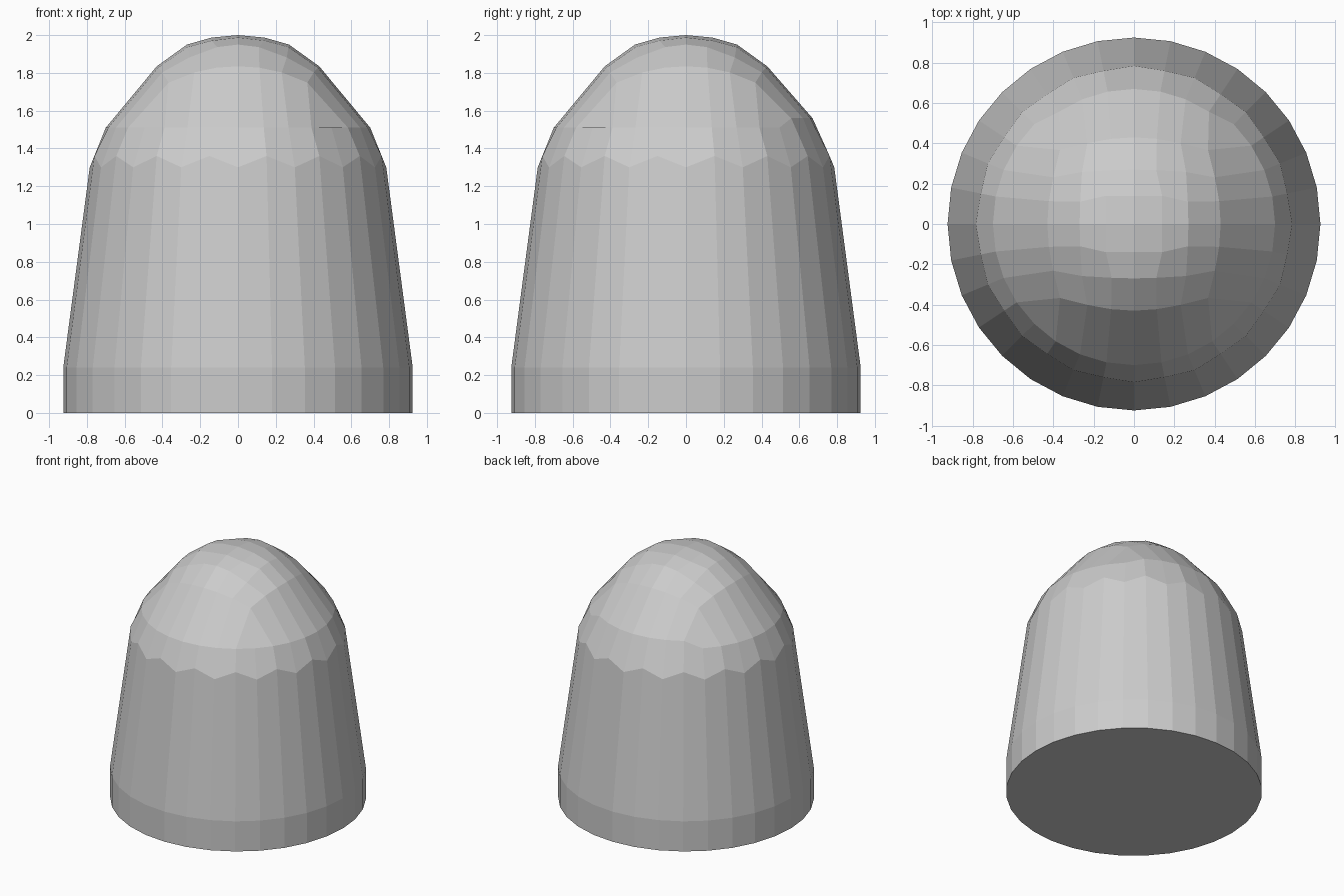
import bpy, bmesh
from math import pi, cos, sin

if "Cube" in bpy.data.objects:
    bpy.data.objects.remove(bpy.data.objects["Cube"])

SIDES = 32
bm = bmesh.new()

def ring(radius, height):
    """Ring of vertices; radius and height are functions of the side index."""
    return [bm.verts.new((radius(n) * cos(2 * pi * n / SIDES),
                          radius(n) * sin(2 * pi * n / SIDES), height(n)))
            for n in range(SIDES)]

def back(n):
    return 5 <= n <= 11

# tapered wall: straight foot, long taper, staggered shoulder, dome rim
rings = [
    ring(lambda n: 0.925, lambda n: 0.0),
    ring(lambda n: 0.925, lambda n: 0.24),
    ring(lambda n: 0.775 if n % 2 else 0.785, lambda n: 1.36 if n % 2 else 1.30),
    ring(lambda n: 0.67 if back(n) else 0.70, lambda n: 1.56 if back(n) else 1.51),
]
for low, high in zip(rings, rings[1:]):
    for n in range(SIDES):
        m = (n + 1) % SIDES
        bm.faces.new((low[n], low[m], high[m], high[n]))
bm.faces.new(rings[0][::-1])

# dome cap: 8 x 8 quad grid, square at the crown and round at the rim
PROFILE = [(0, 2.0), (0.14, 1.987), (0.27, 1.95), (0.43, 1.835), (0.54, 1.728), (0.70, 1.51)]
AXIS = [0, 0.14, 0.27, 0.43]
SQUARE = [0, 1.0, 0.85, 0.5]

def dome_height(r):
    for (r0, z0), (r1, z1) in zip(PROFILE, PROFILE[1:]):
        if r <= r1:
            return z0 + (z1 - z0) * (r - r0) / (r1 - r0)
    return PROFILE[-1][1]

def cap_vert(i, j):
    k = max(abs(i), abs(j))
    if k == 0:
        return bm.verts.new((0, 0, 2))
    if abs(i) >= abs(j):
        off = pi / 4 * j / i
        ang = off + (pi if i < 0 else 0)
    else:
        off = -pi / 4 * i / j
        ang = pi / 2 + off + (pi if j < 0 else 0)
    if k == 4:
        return rings[-1][round(ang * SIDES / (2 * pi)) % SIDES]
    r = AXIS[k] * (1 + SQUARE[k] * (1 / cos(off) - 1))
    return bm.verts.new((r * cos(ang), r * sin(ang), dome_height(r)))

grid = {(i, j): cap_vert(i, j) for i in range(-4, 5) for j in range(-4, 5)}
for i in range(-4, 4):
    for j in range(-4, 4):
        bm.faces.new((grid[i, j], grid[i + 1, j], grid[i + 1, j + 1], grid[i, j + 1]))

bmesh.ops.recalc_face_normals(bm, faces=bm.faces)
mesh = bpy.data.meshes.new("domed_body")
bm.to_mesh(mesh)
bm.free()
bpy.context.collection.objects.link(bpy.data.objects.new("domed_body", mesh))
